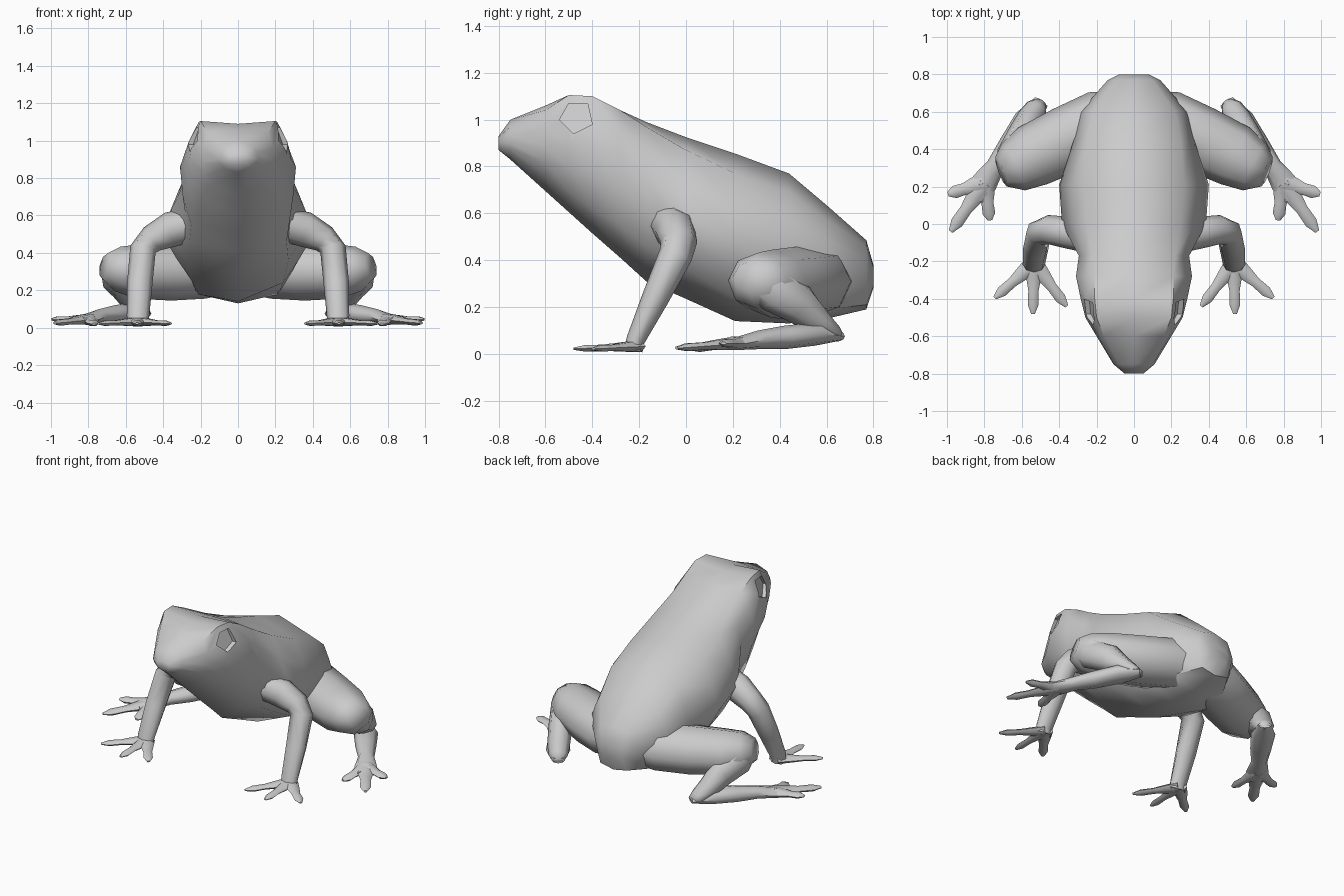
import bpy, bmesh, math
from mathutils import Vector

grey = bpy.data.materials.new("plain_grey")
grey.diffuse_color = (0.6, 0.6, 0.6, 1)


def make(name, bm, mirror=True):
    """Turn a bmesh into an object, mirrored across x when asked."""
    bmesh.ops.recalc_face_normals(bm, faces=bm.faces)
    me = bpy.data.meshes.new(name)
    bm.to_mesh(me)
    bm.free()
    me.materials.append(grey)
    ob = bpy.data.objects.new(name, me)
    bpy.context.collection.objects.link(ob)
    if mirror:
        ob.modifiers.new("mirror", "MIRROR").use_mirror_merge = False
    return ob


def smooth(ob, angle=65):
    bpy.ops.object.select_all(action="DESELECT")
    ob.select_set(True)
    bpy.context.view_layer.objects.active = ob
    bpy.ops.object.shade_smooth_by_angle(angle=math.radians(angle))


def loft(bm, rings):
    """Skin a list of point rings and cap both ends."""
    vs = [[bm.verts.new(p) for p in r] for r in rings]
    n = len(vs[0])
    for a, b in zip(vs, vs[1:]):
        for i in range(n):
            bm.faces.new((a[i], a[(i + 1) % n], b[(i + 1) % n], b[i]))
    bm.faces.new(vs[0])
    bm.faces.new(vs[-1][::-1])


def tube(bm, path, ref, n=8):
    """Path rows: x, y, z, radius sideways, radius along the ref axis."""
    pts = [Vector(p[:3]) for p in path]
    rings = []
    for i, p in enumerate(path):
        t = (pts[min(i + 1, len(pts) - 1)] - pts[max(i - 1, 0)]).normalized()
        u = t.cross(Vector(ref)).normalized()
        v = u.cross(t)
        rings.append([pts[i] + u * p[3] * math.cos(k * math.tau / n)
                      + v * p[4] * math.sin(k * math.tau / n) for k in range(n)])
    loft(bm, rings)


def toes(bm, root, tips, r):
    """Flat toes fanning out from a palm, with a slight swelling near the tip."""
    for tip in tips:
        a, b = Vector(root), Vector(tip)
        rows = []
        for f, k in ((0, 1.5), (0.3, 1.15), (0.55, 0.8), (0.82, 0.85), (1, 0.3)):
            rows.append((*a.lerp(b, f), r * k, r * k * 0.55))
        tube(bm, rows, (0, 0, 1), 6)


# Body and head: y, z top, edge x z, widest x z, low x z, z bottom
SECTIONS = [
    (-0.80, 0.93, 0.035, 0.925, 0.05, 0.90, 0.03, 0.875, 0.87),
    (-0.75, 1.00, 0.08, 0.97, 0.11, 0.90, 0.07, 0.85, 0.83),
    (-0.60, 1.06, 0.16, 1.04, 0.20, 0.88, 0.14, 0.76, 0.695),
    (-0.50, 1.09, 0.20, 1.105, 0.26, 0.90, 0.19, 0.69, 0.605),
    (-0.40, 1.085, 0.21, 1.10, 0.285, 0.90, 0.22, 0.62, 0.515),
    (-0.28, 1.04, 0.21, 1.04, 0.31, 0.86, 0.25, 0.55, 0.41),
    (-0.17, 0.99, 0.22, 0.97, 0.295, 0.76, 0.26, 0.46, 0.31),
    (0.00, 0.925, 0.25, 0.87, 0.385, 0.57, 0.27, 0.36, 0.235),
    (0.21, 0.855, 0.27, 0.77, 0.40, 0.49, 0.24, 0.24, 0.14),
    (0.44, 0.77, 0.25, 0.69, 0.325, 0.45, 0.22, 0.18, 0.13),
    (0.60, 0.635, 0.22, 0.57, 0.29, 0.40, 0.20, 0.19, 0.15),
    (0.77, 0.485, 0.10, 0.46, 0.14, 0.36, 0.10, 0.21, 0.19),
    (0.80, 0.38, 0.06, 0.37, 0.08, 0.33, 0.06, 0.29, 0.28),
]
rings = []
for y, zt, xe, ze, xw, zw, xl, zl, zb in SECTIONS:
    bulge = xw * (0.05 if y < -0.2 else 0.015)
    shoulder = ((xe + xw) / 2 + bulge, (ze + zw) / 2)
    flank = ((xw + xl) / 2 + bulge, (zw + zl) / 2)
    side = [(xe, ze), shoulder, (xw, zw), flank, (xl, zl)]
    half = [(0, zt)] + side + [(0, zb)]
    rings.append([(x, y, z) for x, z in half] + [(-x, y, z) for x, z in side[::-1]])
bm = bmesh.new()
loft(bm, rings)
body = make("body", bm, mirror=False)

# Five-sided eye sockets cut into the sides of the head
bm = bmesh.new()
outline = [(-0.54, 1.0), (-0.50, 1.07), (-0.42, 1.07), (-0.40, 0.98), (-0.48, 0.94)]
loft(bm, [[(0.234 - 0.3 * (z - 0.94) + 0.25 * (y + 0.47), y, z) for y, z in outline],
          [(0.5, y, z) for y, z in outline]])
cutter = make("eye_cutter", bm)
cutter.hide_render = True
cut = body.modifiers.new("eye_sockets", "BOOLEAN")
cut.object = cutter
cut.operation = "DIFFERENCE"
dg = bpy.context.evaluated_depsgraph_get()
dg.update()
carved = bpy.data.meshes.new_from_object(body.evaluated_get(dg))
body.modifiers.clear()
body.data = carved
bpy.data.objects.remove(cutter)
smooth(body, 55)

# Front legs
bm = bmesh.new()
tube(bm, [(0.22, -0.07, 0.56, 0.09, 0.09), (0.36, -0.045, 0.525, 0.095, 0.085),
          (0.46, -0.03, 0.475, 0.075, 0.078), (0.508, -0.045, 0.42, 0.07, 0.072),
          (0.525, -0.13, 0.24, 0.068, 0.058), (0.535, -0.215, 0.06, 0.06, 0.04),
          (0.535, -0.225, 0.015, 0.055, 0.04)], (0, 1, 0))
smooth(make("front_leg", bm))

# Front feet
bm = bmesh.new()
toes(bm, (0.535, -0.21, 0.032), [(0.745, -0.395, 0.022), (0.54, -0.48, 0.022),
                                 (0.36, -0.44, 0.022)], 0.034)
smooth(make("front_toes", bm))

# Thighs
bm = bmesh.new()
tube(bm, [(0.0, 0.58, 0.31, 0.14, 0.12), (0.18, 0.53, 0.31, 0.185, 0.155),
          (0.36, 0.45, 0.30, 0.18, 0.155), (0.54, 0.365, 0.30, 0.17, 0.145),
          (0.645, 0.305, 0.315, 0.14, 0.12), (0.71, 0.28, 0.33, 0.085, 0.07)], (0, 0, 1))
smooth(make("thigh", bm))

# Shins folded back under the thighs
bm = bmesh.new()
tube(bm, [(0.67, 0.29, 0.32, 0.05, 0.07), (0.655, 0.37, 0.28, 0.08, 0.10),
          (0.60, 0.48, 0.215, 0.075, 0.09), (0.555, 0.565, 0.135, 0.07, 0.06),
          (0.52, 0.62, 0.09, 0.06, 0.042), (0.495, 0.655, 0.07, 0.03, 0.02)], (0, 0, 1))
smooth(make("shin", bm))

# Long hind feet running forward from the heels
bm = bmesh.new()
tube(bm, [(0.495, 0.655, 0.075, 0.04, 0.02), (0.57, 0.55, 0.085, 0.075, 0.05),
          (0.66, 0.42, 0.07, 0.065, 0.05), (0.74, 0.31, 0.06, 0.05, 0.04),
          (0.80, 0.22, 0.045, 0.07, 0.028), (0.85, 0.14, 0.04, 0.05, 0.02)], (0, 0, 1))
toes(bm, (0.80, 0.22, 0.045), [(0.995, 0.16, 0.045), (0.98, -0.04, 0.025),
                               (0.77, 0.02, 0.02)], 0.04)
smooth(make("hind_foot", bm))
